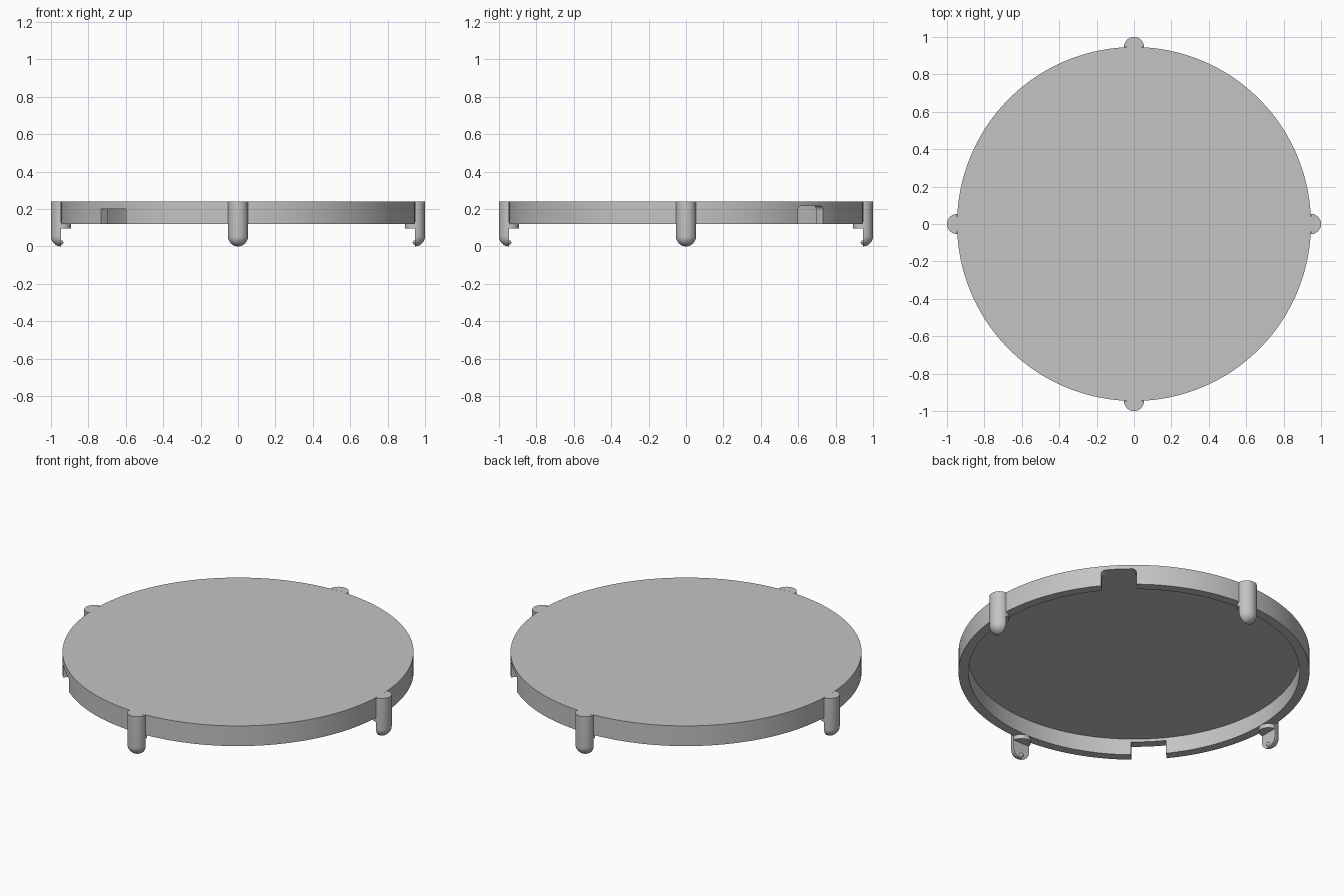
import bpy, bmesh
from math import pi, sin, cos, radians
from mathutils import Matrix, Vector

cube = bpy.data.objects.get("Cube")
if cube:
    bpy.data.objects.remove(cube)

TOP, RIM, CEILING = 0.24, 0.12, 0.217
OUTER, INNER = 0.946, 0.893
CLIP_R = 1 - OUTER
PAD_BOTTOM = 0.095

grey = bpy.data.materials.new("plain grey")
grey.use_nodes = True
grey.diffuse_color = (0.55, 0.55, 0.55, 1)
grey.node_tree.nodes["Principled BSDF"].inputs["Base Color"].default_value = grey.diffuse_color


def finish(bm, name, matrix=Matrix()):
    """Turn a bmesh into a named, coloured object."""
    bmesh.ops.remove_doubles(bm, verts=bm.verts, dist=1e-5)
    bmesh.ops.recalc_face_normals(bm, faces=bm.faces)
    bm.transform(matrix)
    mesh = bpy.data.meshes.new(name)
    bm.to_mesh(mesh)
    bm.free()
    obj = bpy.data.objects.new(name, mesh)
    bpy.context.collection.objects.link(obj)
    mesh.materials.append(grey)
    return obj


def lathe(bm, profile, angle, steps, start=0):
    """Revolve an (r, z) profile about the z axis."""
    verts = [bm.verts.new((r * cos(start), r * sin(start), z)) for r, z in profile]
    edges = [bm.edges.new(pair) for pair in zip(verts, verts[1:])]
    bmesh.ops.spin(bm, geom=verts + edges, cent=(0, 0, 0), axis=(0, 0, 1),
                   angle=angle, steps=steps)


def smooth(obj):
    bpy.ops.object.select_all(action="DESELECT")
    obj.select_set(True)
    bpy.context.view_layer.objects.active = obj
    bpy.ops.object.shade_smooth_by_angle(angle=radians(30))


# Shallow round lid, open underneath
bm = bmesh.new()
lathe(bm, [(0, TOP), (OUTER, TOP), (OUTER, RIM), (INNER, RIM),
           (INNER, CEILING), (0, CEILING)], 2 * pi, 192)
lid = finish(bm, "lid")


# Two opposite notches through the rim; the back one has rounded corners
def notch_cutter(name, angle, top, corner):
    bm = bmesh.new()
    low = RIM - 0.1
    size = Matrix.Diagonal((0.16, 0.19, top - low, 1))
    bmesh.ops.create_cube(bm, size=1, matrix=size)
    if corner:
        edges = [e for e in bm.edges
                 if all(v.co.z > 0 for v in e.verts)
                 and abs(e.verts[0].co.x - e.verts[1].co.x) > 0.1]
        bmesh.ops.bevel(bm, geom=edges, offset=corner, segments=6,
                        profile=0.5, affect="EDGES")
    place = Matrix.Rotation(angle, 4, "Z") @ Matrix.Translation((0.92, 0, (top + low) / 2))
    cutter = finish(bm, name, place)
    cutter.hide_render = True
    cutter.hide_viewport = True
    cutter.display_type = "WIRE"
    cut = lid.modifiers.new(name, "BOOLEAN")
    cut.operation = "DIFFERENCE"
    cut.solver = "EXACT"
    cut.object = cutter


notch_cutter("back_notch_cutter", radians(45), CEILING - 0.001, 0.022)
notch_cutter("front_notch_cutter", radians(225), 0.2, 0)
smooth(lid)

# Four snap clips: half-round post with a domed foot, a pad and a small bump
dome = [(CLIP_R * sin(a), CLIP_R * (1 - cos(a))) for a in (i * pi / 20 for i in range(11))]
for i, side in enumerate(("left", "back", "right", "front")):
    place = Matrix.Rotation(i * pi / 2, 4, "Z") @ Matrix.Translation((OUTER, 0, 0))

    bm = bmesh.new()
    lathe(bm, dome + [(CLIP_R, TOP), (0, TOP)], pi, 24, -pi / 2)
    bmesh.ops.remove_doubles(bm, verts=bm.verts, dist=1e-5)
    bmesh.ops.holes_fill(bm, edges=[e for e in bm.edges if e.is_boundary], sides=0)
    smooth(finish(bm, side + "_clip_post", place))

    bm = bmesh.new()
    lathe(bm, [(0, RIM + 0.01), (CLIP_R - 0.002, RIM + 0.01),
               (CLIP_R - 0.002, PAD_BOTTOM), (0, PAD_BOTTOM)], pi, 24, pi / 2)
    smooth(finish(bm, side + "_clip_pad", place))

    bm = bmesh.new()
    bmesh.ops.create_uvsphere(bm, u_segments=16, v_segments=10, radius=0.012,
                              matrix=Matrix.Translation(Vector((0, 0, 0.02))))
    smooth(finish(bm, side + "_clip_bump", place))
